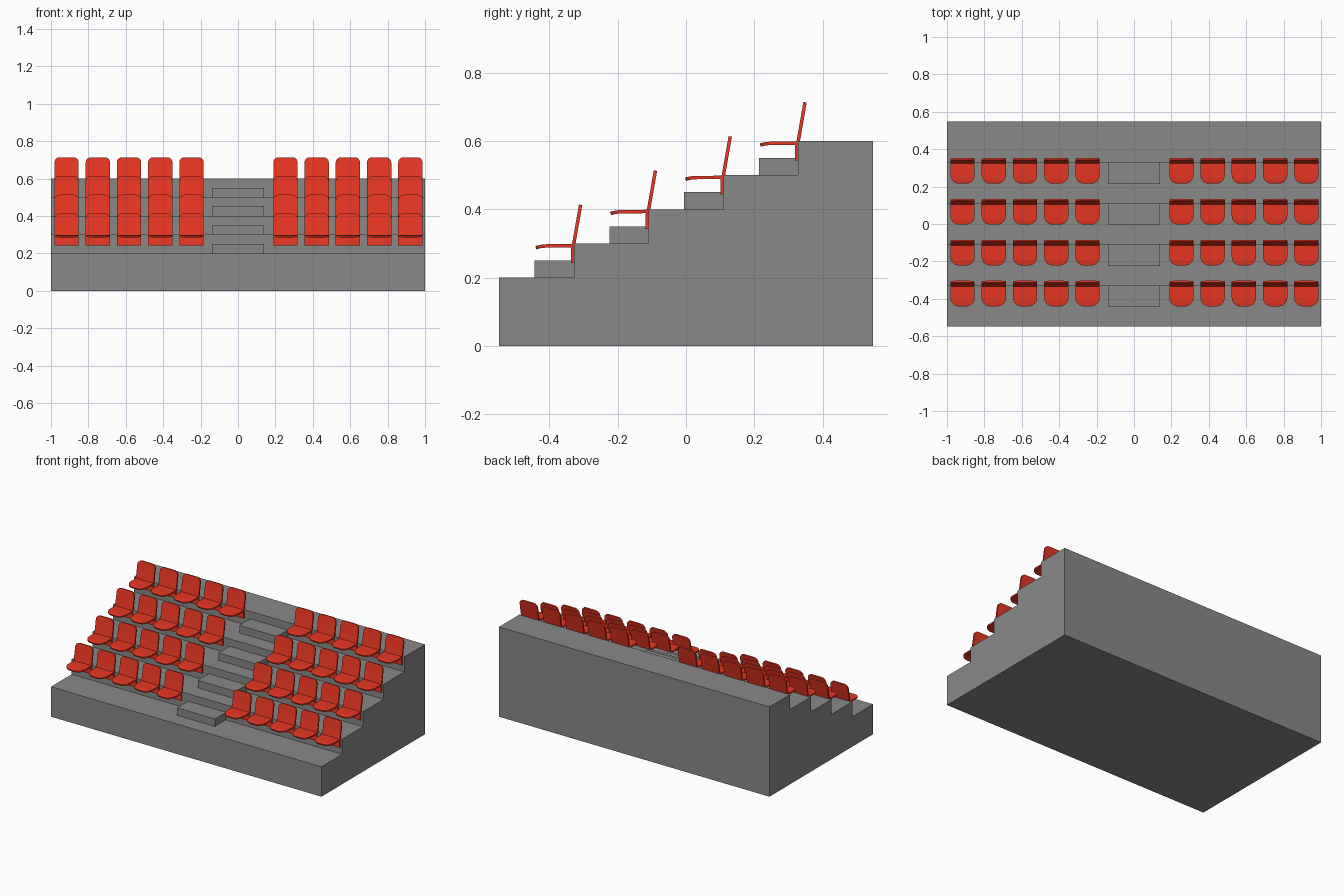
import bpy, bmesh, math

if "Cube" in bpy.data.objects:
    bpy.data.objects.remove(bpy.data.objects["Cube"])

TREAD, RISE = 0.2188, 0.1
Y0 = -2.5 * TREAD


def material(name, rgb):
    mat = bpy.data.materials.new(name)
    mat.diffuse_color = (*rgb, 1)
    mat.use_nodes = True
    mat.node_tree.nodes["Principled BSDF"].inputs["Base Color"].default_value = mat.diffuse_color
    return mat


red = material("red_plastic", (0.80, 0.037, 0.016))
grey = material("concrete", (0.25, 0.25, 0.25))


def make_object(name, bm, mat):
    bmesh.ops.recalc_face_normals(bm, faces=bm.faces[:])
    me = bpy.data.meshes.new(name)
    bm.to_mesh(me)
    bm.free()
    me.materials.append(mat)
    ob = bpy.data.objects.new(name, me)
    bpy.context.collection.objects.link(ob)
    return ob


def extrude_profile(name, pts, half_width):
    # (y, z) outline pulled along x
    bm = bmesh.new()
    f = bm.faces.new([bm.verts.new((-half_width, y, z)) for y, z in pts])
    ext = bmesh.ops.extrude_face_region(bm, geom=[f])["geom"]
    verts = [g for g in ext if isinstance(g, bmesh.types.BMVert)]
    bmesh.ops.translate(bm, verts=verts, vec=(2 * half_width, 0, 0))
    return make_object(name, bm, grey)


def add_array(ob, count, offset):
    m = ob.modifiers.new("repeat", 'ARRAY')
    m.count = count
    m.use_relative_offset = False
    m.use_constant_offset = True
    m.constant_offset_displace = offset


def shell(name, stations, thickness):
    # thin moulded panel from (half width, y, z) stations, repeated as seating
    bm = bmesh.new()
    cx = 0.2535
    rows = [[bm.verts.new((cx + s * w, y, z)) for s in (-1, 1)] for w, y, z in stations]
    for a, b in zip(rows, rows[1:]):
        bm.faces.new((a[0], a[1], b[1], b[0]))
    ob = make_object(name, bm, red)
    sol = ob.modifiers.new("thickness", 'SOLIDIFY')
    sol.thickness = thickness
    sol.offset = 0
    bpy.ops.object.select_all(action='DESELECT')
    bpy.context.view_layer.objects.active = ob
    ob.select_set(True)
    bpy.ops.object.modifier_apply(modifier=sol.name)
    bpy.ops.object.shade_smooth_by_angle(angle=math.radians(30))
    add_array(ob, 5, (0.167, 0, 0))        # seats in a block
    add_array(ob, 4, (0, TREAD, RISE))     # rows
    add_array(ob, 2, (-1.17, 0, 0))        # block across the aisle
    return ob


# Terraced concrete stand
outline = [(Y0, 0)]
for i in range(5):
    z = 0.2 + i * RISE
    outline += [(Y0 + i * TREAD, z), (Y0 + (i + 1) * TREAD, z)]
outline.append((-Y0, 0))
extrude_profile("terrace", outline, 1.0)

# Half-height steps in the central aisle
y1 = Y0 + TREAD
step = extrude_profile("aisle_step", [(y1 - 0.115, 0.2), (y1, 0.2), (y1, 0.25), (y1 - 0.115, 0.25)], 0.14)
add_array(step, 4, (0, TREAD, RISE))

ARC = [math.radians(a) for a in range(0, 91, 15)]
W = 0.065

# Seat pan with rounded front corners and a drooping lip
r = 0.045
pan = [(W, -0.331, 0.294), (W, -0.36, 0.293)]
for a in ARC:
    y = -0.439 + r - r * math.sin(a)
    pan.append((W - r + r * math.cos(a), y, 0.293 - 0.0055 * math.sin(a) ** 3))
shell("seat", pan, 0.01)

# Backrest: vertical fixing flange below, leaning panel above
r = 0.028
back = [(W, -0.3320, 0.243), (W, -0.3320, 0.285), (W, -0.328, 0.3)]
for a in ARC:
    z = 0.413 - r + r * math.sin(a)
    back.append((W - r + r * math.cos(a), -0.328 + (z - 0.3) * 0.175, z))
shell("backrest", back, 0.01)
